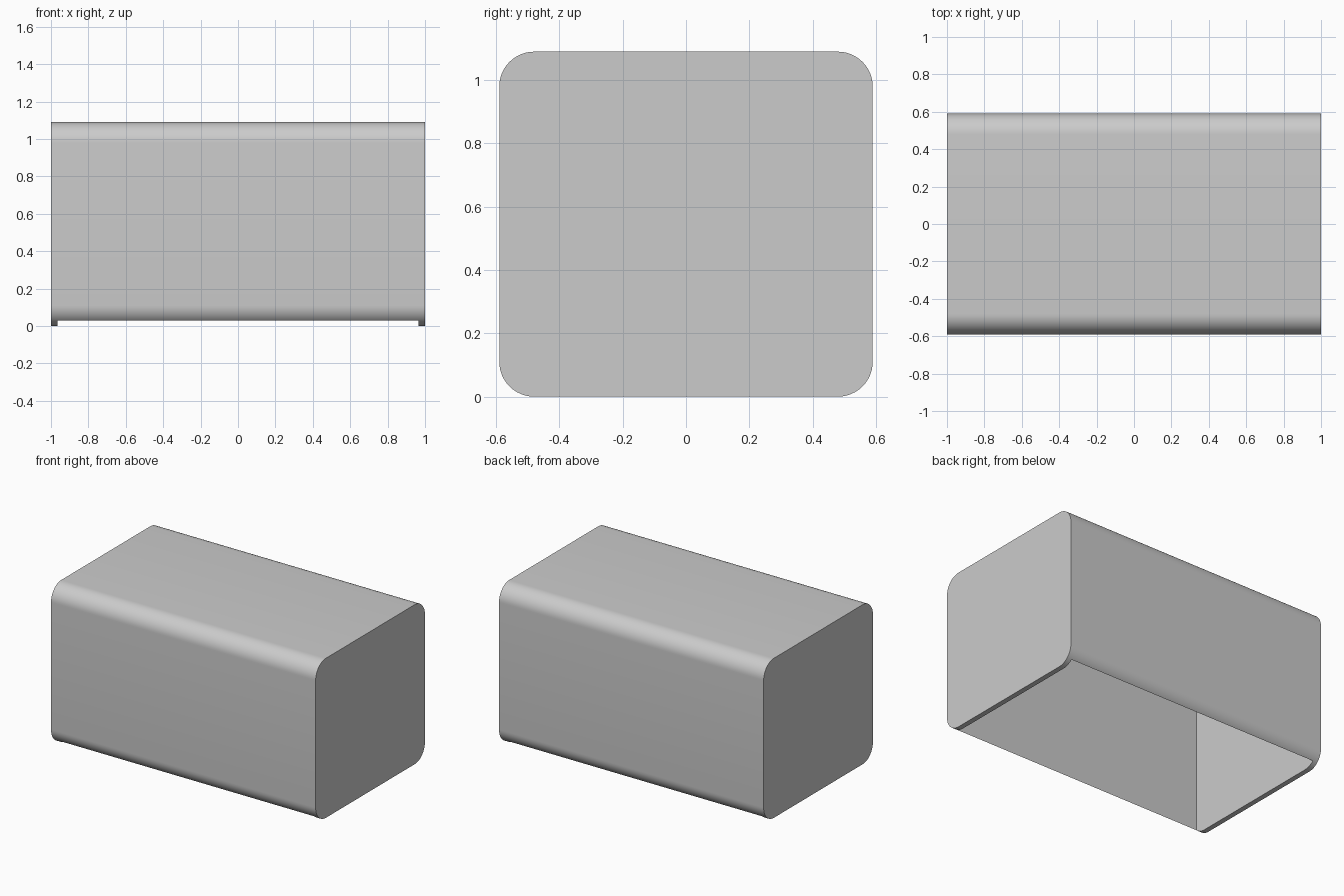
import bpy
import bmesh
from math import pi, cos, sin, radians
from mathutils import Matrix

if "Cube" in bpy.data.objects:
    bpy.data.objects.remove(bpy.data.objects["Cube"], do_unlink=True)

LENGTH, WIDTH, HEIGHT = 2.0, 1.18, 1.09
RADIUS, WALL, STEPS = 0.11, 0.035, 12

grey = bpy.data.materials.new("plain_grey")
grey.use_nodes = True
colour = (0.6, 0.6, 0.6, 1)
grey.diffuse_color = colour
grey.node_tree.nodes["Principled BSDF"].inputs["Base Color"].default_value = colour


def add_object(name, bm):
    bmesh.ops.recalc_face_normals(bm, faces=bm.faces)
    mesh = bpy.data.meshes.new(name)
    bm.to_mesh(mesh)
    bm.free()
    mesh.materials.append(grey)
    obj = bpy.data.objects.new(name, mesh)
    bpy.context.collection.objects.link(obj)
    return obj


# Outer body: rounded rectangle profile extruded along x
bm = bmesh.new()
profile = []
for corner, (sy, sz) in enumerate([(1, 1), (-1, 1), (-1, -1), (1, -1)]):
    cy = sy * (WIDTH / 2 - RADIUS)
    cz = HEIGHT / 2 + sz * (HEIGHT / 2 - RADIUS)
    for i in range(STEPS + 1):
        a = (corner + i / STEPS) * pi / 2
        profile.append(bm.verts.new((-LENGTH / 2, cy + RADIUS * cos(a), cz + RADIUS * sin(a))))
end = bm.faces.new(profile)
extruded = bmesh.ops.extrude_face_region(bm, geom=[end], use_keep_orig=True)
moved = [v for v in extruded["geom"] if isinstance(v, bmesh.types.BMVert)]
bmesh.ops.translate(bm, vec=(LENGTH, 0, 0), verts=moved)
cover = add_object("box_cover", bm)

# Square cavity open at the underside
bm = bmesh.new()
bottom, top = -0.1, HEIGHT - WALL
bmesh.ops.create_cube(bm, size=1, matrix=Matrix.Translation((0, 0, (top + bottom) / 2))
                      @ Matrix.Diagonal((LENGTH - 2 * WALL, WIDTH - 2 * WALL, top - bottom, 1)))
cutter = add_object("cavity_cutter", bm)
cutter.hide_render = True

cut = cover.modifiers.new("cavity", 'BOOLEAN')
cut.operation = 'DIFFERENCE'
cut.solver = 'EXACT'
cut.object = cutter

# Apply the cut and shade the rounded edges smoothly
bpy.ops.object.select_all(action='DESELECT')
cover.select_set(True)
bpy.context.view_layer.objects.active = cover
bpy.ops.object.modifier_apply(modifier=cut.name)
bpy.data.objects.remove(cutter, do_unlink=True)
bpy.ops.object.shade_smooth_by_angle(angle=radians(30))
